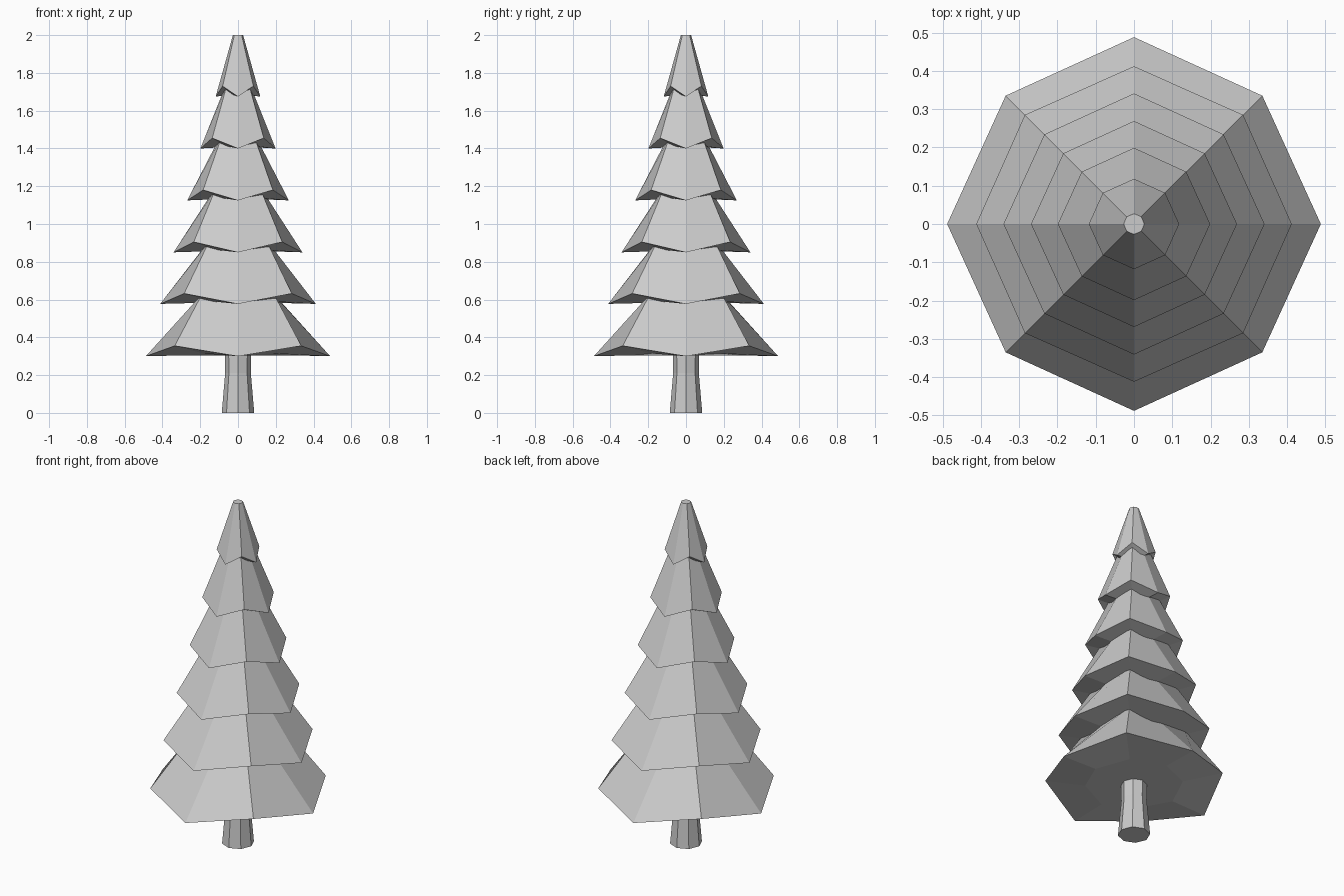
import bpy, bmesh
from math import cos, sin, pi

if "Cube" in bpy.data.objects:
    bpy.data.objects.remove(bpy.data.objects["Cube"])


def ring(bm, r_axis, z_axis, r_diag, z_diag):
    # eight points, axis and diagonal corners alternating
    pts = []
    for i in range(8):
        r, z = (r_diag, z_diag) if i % 2 else (r_axis, z_axis)
        a = i * pi / 4
        pts.append(bm.verts.new((r * cos(a), r * sin(a), z)))
    return pts


def loft(name, rings):
    bm = bmesh.new()
    loops = [ring(bm, *r) for r in rings]
    for lo, hi in zip(loops, loops[1:]):
        for i in range(8):
            j = (i + 1) % 8
            bm.faces.new((lo[i], lo[j], hi[j], hi[i]))
    bm.faces.new(loops[0][::-1])
    bm.faces.new(loops[-1])
    bmesh.ops.recalc_face_normals(bm, faces=bm.faces)
    me = bpy.data.meshes.new(name)
    bm.to_mesh(me)
    bm.free()
    ob = bpy.data.objects.new(name, me)
    bpy.context.collection.objects.link(ob)
    return ob


# trunk, flaring toward the ground
loft("trunk", [(r, z, r, z) for r, z in ((0.086, 0), (0.068, 0.21), (0.07, 0.34))])

# branch tiers: rim z, rim axis radius, rim corner radius, then the
# axis radius and corner radius where the tier meets the next one up
tiers = [
    (0.300, 0.488, 0.474, 0.235, 0.283),
    (0.577, 0.412, 0.403, 0.198, 0.230),
    (0.850, 0.341, 0.331, 0.162, 0.183),
    (1.125, 0.269, 0.261, 0.126, 0.136),
    (1.400, 0.199, 0.193, 0.088, 0.093),
    (1.675, 0.118, 0.115, 0.027, 0.027),
]
for n, (z, ra, rd, ta, td) in enumerate(tiers):
    zd = z + 0.055
    last = n == len(tiers) - 1
    za, zt = (2.0, 2.0) if last else (z + 0.277, z + 0.31)
    if not last:
        # run the sides on a little inside the tier above
        top = z + 0.33
        ta = ra + (ta - ra) * (top - z) / (za - z)
        td = rd + (td - rd) * (top - zd) / (zt - zd)
        za = zt = top
    # shallow folded underside, zigzag rim, tapering sides
    loft(f"branch_tier_{n + 1}", [
        (ra * 0.55, z + 0.005, rd * 0.55, z + 0.015),
        (ra, z, rd, zd),
        (ta, za, td, zt),
    ])
